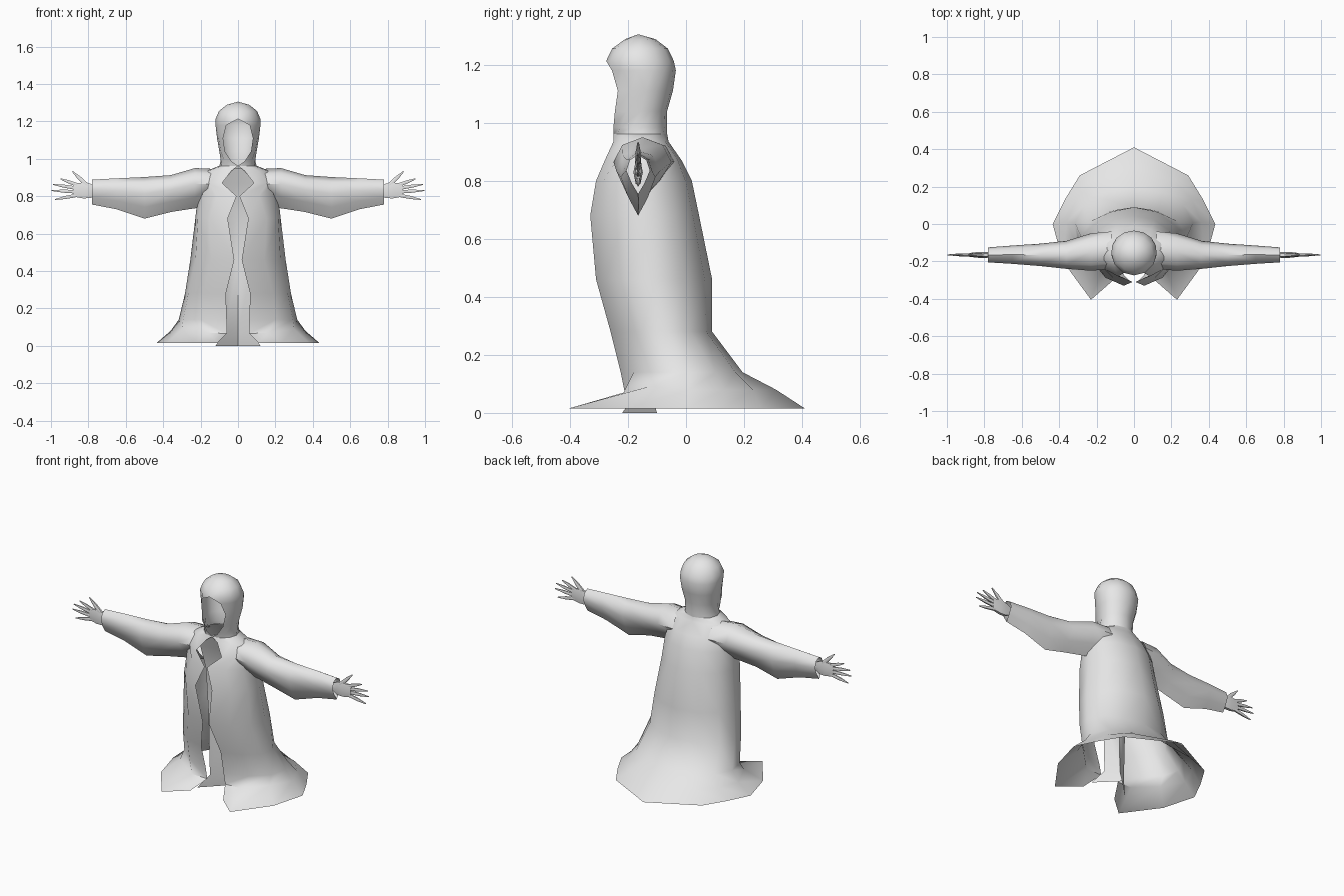
import bpy
import bmesh
from math import asin, sin, cos, pi, radians
from mathutils import Vector

old = bpy.data.objects.get("Cube")
if old:
    bpy.data.objects.remove(old)

cloth = bpy.data.materials.new("pale_grey")
cloth.use_nodes = True
cloth.diffuse_color = (0.8, 0.8, 0.8, 1)
cloth.node_tree.nodes["Principled BSDF"].inputs["Base Color"].default_value = (0.8, 0.8, 0.8, 1)


def loft(bm, rings, closed=False, caps=False):
    """Skin a list of equal-length point rings with quads."""
    rows = [[bm.verts.new(p) for p in ring] for ring in rings]
    count = len(rows[0])
    for a, b in zip(rows, rows[1:]):
        for j in range(count if closed else count - 1):
            k = (j + 1) % count
            bm.faces.new((a[j], a[k], b[k], b[j]))
    if caps:
        bm.faces.new(rows[0][::-1])
        bm.faces.new(rows[-1])


def finish(name, bm, mirror=True, angle=60):
    bmesh.ops.remove_doubles(bm, verts=bm.verts, dist=0.0008)
    mesh = bpy.data.meshes.new(name)
    bm.to_mesh(mesh)
    bm.free()
    mesh.materials.append(cloth)
    obj = bpy.data.objects.new(name, mesh)
    bpy.context.collection.objects.link(obj)
    bpy.ops.object.select_all(action="DESELECT")
    obj.select_set(True)
    bpy.context.view_layer.objects.active = obj
    bpy.ops.object.shade_smooth_by_angle(angle=radians(angle))
    if mirror:
        mod = obj.modifiers.new("Mirror", "MIRROR")
        mod.merge_threshold = 0.001
    return obj


SEGMENTS = 6


def half_ring(z, slit, width, front, back):
    """Half an oval, from the front opening round to the middle of the back."""
    start = asin(slit / width) if width else 0
    mid, depth = (front + back) / 2, (back - front) / 2
    points = []
    for j in range(SEGMENTS + 1):
        t = start + (pi - start) * j / SEGMENTS
        c = cos(t) / cos(start) if t < pi / 2 else cos(t)
        points.append((width * sin(t), mid - depth * c, z))
    return points


# Robe: flared hem, then body rings up to the shoulders (height, opening, width, front, back)
hem = [(x, y, 0.015) for x, y in (
    (0.11, -0.3), (0.23, -0.405), (0.38, -0.2), (0.435, 0),
    (0.37, 0.13), (0.29, 0.26), (0, 0.41))]
flare = [(0.06, -0.21, 0.065), (0.16, -0.215, 0.07), (0.3, -0.13, 0.09), (0.36, 0.01, 0.08),
         (0.31, 0.13, 0.08), (0.22, 0.23, 0.08), (0, 0.31, 0.08)]
body = [
    (0.14, 0.06, 0.318, -0.225, 0.195),
    (0.28, 0.065, 0.285, -0.26, 0.09),
    (0.46, 0.02, 0.255, -0.31, 0.09),
    (0.68, 0.055, 0.23, -0.33, 0.045),
    (0.8, 0.008, 0.215, -0.31, 0.02),
    (0.87, 0.085, 0.205, -0.28, -0.015),
    (0.935, 0.035, 0.17, -0.25, -0.06),
    (0.962, 0, 0.1, -0.25, -0.065),
]
bm = bmesh.new()
loft(bm, [hem, flare] + [half_ring(*r) for r in body])
finish("robe", bm)

# Hood with a face opening that closes above the brow
hood = [
    (0.962, 0, 0.1, -0.25, -0.065),
    (0.985, 0.035, 0.095, -0.25, -0.065),
    (1.04, 0.07, 0.1, -0.245, -0.065),
    (1.11, 0.08, 0.112, -0.235, -0.045),
    (1.18, 0.062, 0.122, -0.255, -0.035),
    (1.213, 0, 0.12, -0.275, -0.042),
    (1.255, 0, 0.102, -0.255, -0.062),
    (1.288, 0, 0.06, -0.21, -0.105),
    (1.305, 0, 0, -0.165, -0.165),
]
bm = bmesh.new()
loft(bm, [half_ring(*r) for r in hood])
finish("hood", bm)

# Inner panel seen through the front opening (height, half width, side y, middle y)
panel = [
    (0, 0.12, -0.22, -0.1),
    (0.07, 0.07, -0.17, -0.12),
    (0.45, 0.08, -0.17, -0.13),
    (0.72, 0.09, -0.18, -0.14),
    (0.87, 0.1, -0.22, -0.2),
    (0.95, 0.05, -0.235, -0.235),
]
bm = bmesh.new()
loft(bm, [[(-w, s, z), (0, m, z), (w, s, z)] for z, w, s, m in panel])
finish("inner_panel", bm, mirror=False)

# Sleeves: teardrop sections (x, top, bottom, front, back)
teardrop = [(0, -1), (0.55, -0.45), (1, 0.2), (0.7, 0.75),
            (0, 1), (-0.7, 0.75), (-1, 0.2), (-0.55, -0.45)]
sleeve = [
    (0.12, 0.945, 0.75, -0.24, -0.04),
    (0.23, 0.95, 0.735, -0.25, -0.05),
    (0.36, 0.912, 0.715, -0.24, -0.09),
    (0.5, 0.902, 0.68, -0.225, -0.105),
    (0.65, 0.895, 0.73, -0.213, -0.115),
    (0.78, 0.888, 0.755, -0.205, -0.125),
]
bm = bmesh.new()
loft(bm, [[(x, (f + b) / 2 + u * (b - f) / 2, (t + o) / 2 + v * (t - o) / 2)
           for u, v in teardrop] for x, t, o, f, b in sleeve], closed=True)
finish("sleeves", bm)

# Hands: flat palm with tapered fingers and a raised thumb
HAND_Y = -0.165
palm = [(0.73, 0.83, 0.012, 0.01), (0.79, 0.828, 0.045, 0.016),
        (0.83, 0.83, 0.048, 0.016), (0.88, 0.832, 0.04, 0.01)]
oval = [(cos(k * pi / 3), sin(k * pi / 3)) for k in range(6)]
bm = bmesh.new()
loft(bm, [[(x, HAND_Y + u * d, z + v * h) for u, v in oval] for x, z, h, d in palm],
     closed=True, caps=True)


def finger(base, tip, radius):
    a = Vector((base[0], HAND_Y, base[1]))
    b = Vector((tip[0], HAND_Y, tip[1]))
    u = Vector((0, 1, 0))
    v = (b - a).normalized().cross(u)
    loft(bm, [[a.lerp(b, t) + radius * s * (u * p * 0.8 + v * q) for p, q in oval]
              for t, s in ((0, 1), (0.55, 0.85), (1, 0.25))], closed=True, caps=True)


finger((0.80, 0.85), (0.885, 0.932), 0.014)
for base_z, tip in ((0.86, (0.95, 0.893)), (0.842, (0.99, 0.863)),
                    (0.823, (0.998, 0.83)), (0.805, (0.978, 0.782))):
    finger((0.86, base_z), tip, 0.011)
finish("hands", bm)
